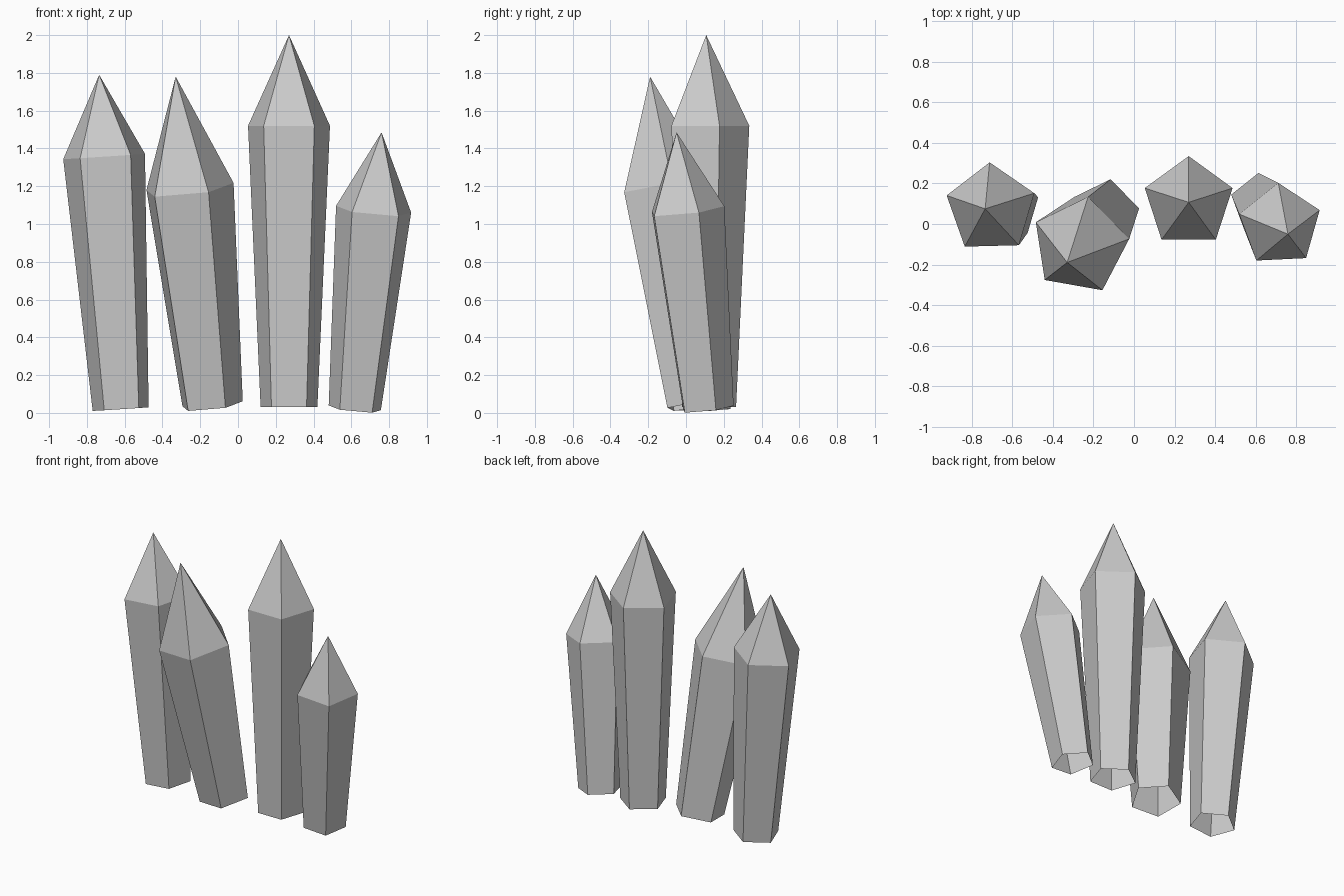
import bpy, bmesh
from math import radians, sin, cos
from mathutils import Vector, Matrix

if "Cube" in bpy.data.objects:
    bpy.data.objects.remove(bpy.data.objects["Cube"])

SIDES = 5

def crystal(name, base, tip, shaft, r_base, r_top, spin):
    """Flared five-sided shaft with a pyramid point, leaning from base to tip."""
    base, tip = Vector(base), Vector(tip)
    axis = tip - base
    lean = Vector((0, 0, 1)).rotation_difference(axis).to_matrix().to_4x4()
    bm = bmesh.new()

    def ring(r, z):
        angles = [radians(90 + spin + 360 * i / SIDES) for i in range(SIDES)]
        return [bm.verts.new((r * cos(a), r * sin(a), z)) for a in angles]

    low, high = ring(r_base, 0), ring(r_top, shaft)
    point = bm.verts.new((0, 0, axis.length))
    for i in range(SIDES):
        j = (i + 1) % SIDES
        bm.faces.new((low[i], low[j], high[j], high[i]))   # shaft, open underneath
        bm.faces.new((high[i], high[j], point))            # point
    bm.transform(Matrix.Translation(base) @ lean)
    mesh = bpy.data.meshes.new(name)
    bm.to_mesh(mesh)
    bm.free()
    bpy.context.collection.objects.link(bpy.data.objects.new(name, mesh))

# Four crystals, left to right
crystal("left_crystal", (-0.62, 0.08, 0.02), (-0.735, 0.075, 1.79), 1.34, 0.156, 0.228, 1.5)
crystal("leaning_crystal", (-0.143, 0.054, 0.04), (-0.33, -0.19, 1.78), 1.165, 0.171, 0.247, -9.7)
crystal("tall_crystal", (0.27, 0.107, 0.03), (0.27, 0.107, 2.0), 1.49, 0.158, 0.228, 0)
crystal("short_crystal", (0.62, 0.107, 0.022), (0.76, -0.05, 1.485), 1.06, 0.146, 0.21, 2.5)
